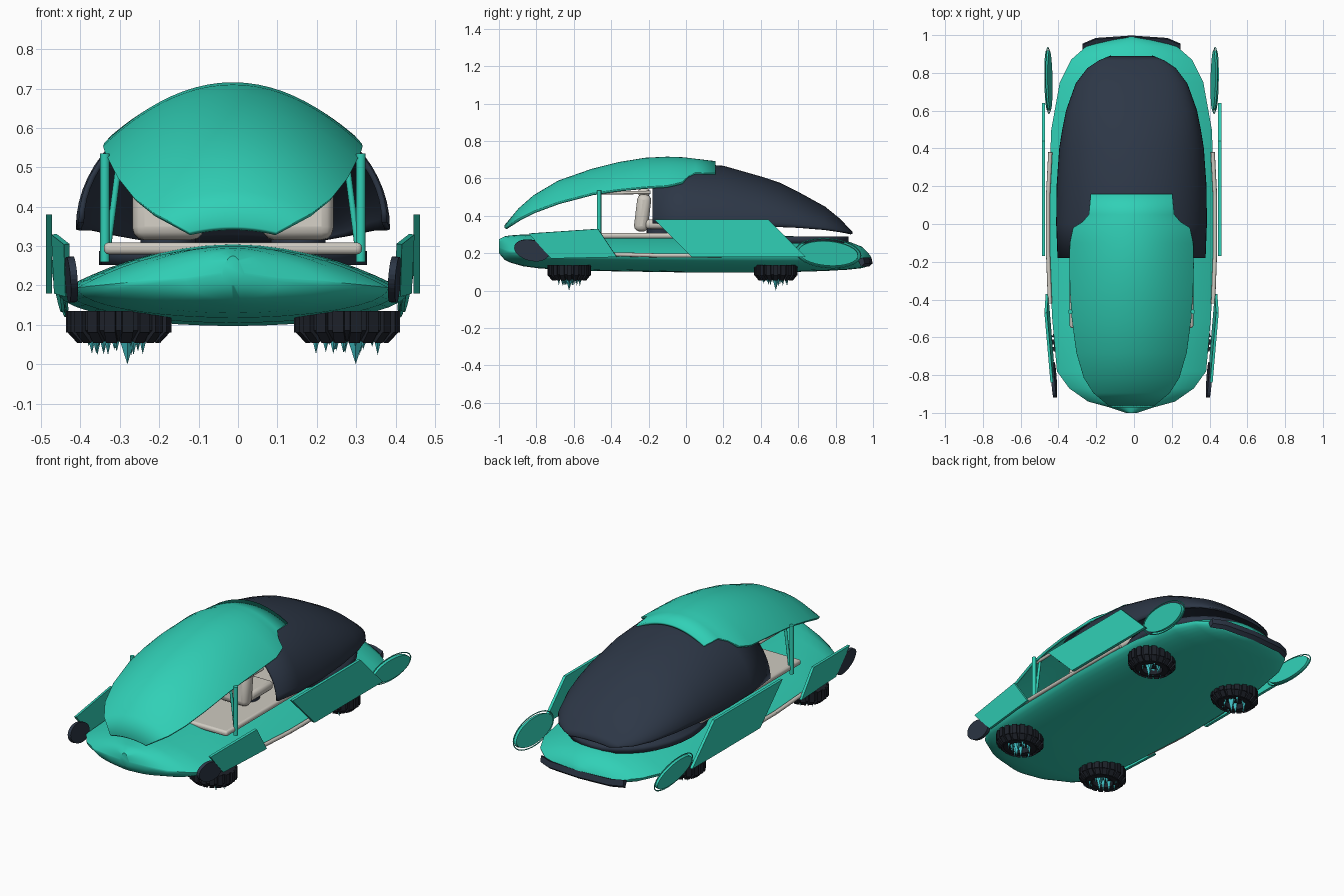
import bpy, bmesh, math, random
from mathutils import Vector, Matrix

random.seed(4)
if "Cube" in bpy.data.objects:
    bpy.data.objects.remove(bpy.data.objects["Cube"])

CX = -0.013  # centre line of the body


def material(name, rgb):
    m = bpy.data.materials.new(name)
    m.use_nodes = True
    m.diffuse_color = (*rgb, 1)
    m.node_tree.nodes["Principled BSDF"].inputs["Base Color"].default_value = (*rgb, 1)
    return m


TEAL = material("teal paint", (0.03, 0.63, 0.47))
DARK = material("dark slate", (0.026, 0.038, 0.062))
BLACK = material("black rubber", (0.012, 0.015, 0.022))
CREAM = material("warm white", (0.62, 0.59, 0.53))
CYAN = material("cyan crystal", (0.05, 0.5, 0.53))


def finish(name, bm, mat, smooth=True, thick=0, bevel=0):
    bmesh.ops.recalc_face_normals(bm, faces=bm.faces)
    mesh = bpy.data.meshes.new(name)
    bm.to_mesh(mesh)
    bm.free()
    ob = bpy.data.objects.new(name, mesh)
    bpy.context.collection.objects.link(ob)
    mesh.materials.append(mat)
    ob.location.x = CX
    if thick:
        mod = ob.modifiers.new("thickness", "SOLIDIFY")
        mod.thickness, mod.offset = thick, 0
    if bevel:
        mod = ob.modifiers.new("round edges", "BEVEL")
        mod.width, mod.segments = bevel, 3
    if smooth:
        bpy.ops.object.select_all(action="DESELECT")
        ob.select_set(True)
        bpy.context.view_layer.objects.active = ob
        bpy.ops.object.shade_smooth_by_angle(angle=math.radians(40))
    return ob


def loft(name, rings, mat, closed, thick=0):
    bm = bmesh.new()
    rows = [[bm.verts.new(p) for p in ring] for ring in rings]
    n = len(rows[0])
    for a, b in zip(rows, rows[1:]):
        for i in range(n if closed else n - 1):
            j = (i + 1) % n
            bm.faces.new((a[i], a[j], b[j], b[i]))
    if closed:
        bm.faces.new(rows[0])
        bm.faces.new(rows[-1])
    return finish(name, bm, mat, thick=thick)


def box(name, centre, size, mat, bevel=0.0, tilt=0):
    bm = bmesh.new()
    mx = Matrix.Translation(centre) @ Matrix.Rotation(tilt, 4, "X") @ Matrix.Diagonal((*size, 1))
    bmesh.ops.create_cube(bm, size=1, matrix=mx)
    return finish(name, bm, mat, bevel=bevel)


def tube(name, points, radius, mat, sides=12):
    bm = bmesh.new()
    for a, b in zip(points, points[1:]):
        a, b = Vector(a), Vector(b)
        d = b - a
        mx = Matrix.Translation((a + b) / 2) @ d.to_track_quat("Z", "Y").to_matrix().to_4x4()
        bmesh.ops.create_cone(bm, cap_ends=True, segments=sides, radius1=radius,
                              radius2=radius, depth=d.length, matrix=mx)
    return finish(name, bm, mat)


def plate(name, outline, x_at, thick, mat):
    """Upright plate: outline in (y, z), x_at gives the side offset."""
    bm = bmesh.new()
    bm.faces.new([bm.verts.new((x_at(y, z), y, z)) for y, z in outline])
    return finish(name, bm, mat, smooth=False, thick=thick)


def ellipse(cy, cz, ry, rz, tilt=0, n=32):
    pts = []
    for i in range(n):
        a = math.tau * i / n
        u, v = ry * math.cos(a), rz * math.sin(a)
        pts.append((cy + u * math.cos(tilt) - v * math.sin(tilt),
                    cz + u * math.sin(tilt) + v * math.cos(tilt)))
    return pts


# Lower hull: y, half width, top, bottom
hull = [(-1, .03, .275, .2), (-.97, .12, .29, .165), (-.94, .23, .295, .15),
        (-.87, .33, .3, .13), (-.78, .395, .3, .118), (-.5, .42, .305, .105),
        (0, .445, .305, .097), (.5, .425, .295, .097), (.75, .38, .28, .105),
        (.87, .32, .262, .112), (.94, .24, .235, .12), (.975, .12, .2, .13), (.99, .03, .18, .14)]
rings = []
for y, w, top, bot in hull:
    mid = bot + 0.42 * (top - bot)
    ring = []
    for i in range(40):
        a = math.tau * i / 40
        s = math.sin(a)
        z = mid + (top - mid) * s * s if s > 0 else mid + (mid - bot) * s
        ring.append((w * math.cos(a), y, z))
    rings.append(ring)
loft("hull", rings, TEAL, True)


def shell(name, stations, power, mat):
    """Open arched shell: y, half width, crown height, edge height."""
    rows = []
    for y, w, top, edge in stations:
        row = []
        for i in range(33):
            u = math.sin(math.pi * (i / 32 - 0.5))
            row.append((w * u, y, edge + (top - edge) * max(0, 1 - u * u) ** power))
        rows.append(row)
    return loft(name, rows, mat, False, 0.014)


# Roof shells
shell("front_canopy", [(-.965, .11, .345, .332), (-.89, .2, .435, .38), (-.81, .25, .505, .42),
                       (-.68, .288, .582, .468), (-.5, .312, .645, .515), (-.36, .321, .68, .535),
                       (-.22, .325, .703, .549), (-.1, .322, .709, .556), (-.02, .305, .706, .575),
                       (.01, .255, .703, .605), (.05, .222, .698, .625), (.158, .212, .685, .622)],
      1, TEAL)
shell("rear_dome", [(-.18, .385, .668, .36), (0, .392, .676, .345), (.2, .39, .66, .34),
                    (.4, .376, .603, .34), (.5, .36, .57, .34), (.6, .34, .52, .336),
                    (.74, .29, .443, .325), (.82, .23, .378, .314), (.86, .17, .335, .307),
                    (.885, .11, .31, .302)], .5, DARK)

# Cabin floor and rear deck
box("cabin_floor", (0, -.1, .294), (.655, .9, .03), CREAM, .012)
bm = bmesh.new()
bm.faces.new([bm.verts.new((x, y, .27)) for x, y in ellipse(0, .45, .34, .42)])
finish("rear_deck", bm, DARK, thick=.036)

# Rear bumper
bumper = []
for x, y in [(-.26, .94), (-.19, .97), (0, .983), (.19, .97), (.26, .94)]:
    bumper.append([(x, y - .02, .165), (x, y + .008, .178), (x, y + .015, .145), (x, y - .005, .128)])
loft("rear_bumper", bumper, DARK, True)


def front_x(y, z):
    return .452 + .08 * (y + .4) + .1 * (z - .25)


def disc_x(y, z):
    return .44 + .2 * (z - .2) + .03 * (y - .76)


for s, side in ((-1, "right"), (1, "left")):
    # Side panels and fins
    plate(side + "_front_panel", [(-.84, .305), (-.47, .33), (-.37, .18), (-.72, .172)],
          lambda y, z: s * front_x(y, z), .014, TEAL)
    plate(side + "_front_fin", ellipse(-.825, .215, .095, .055, -.25),
          lambda y, z: s * (front_x(y, z) - .004), .018, DARK)
    plate(side + "_rear_panel", [(-.17, .38), (.44, .38), (.64, .18), (.03, .18)],
          lambda y, z: s * .467, .016, TEAL)
    plate(side + "_rear_fin", ellipse(.76, .2, .16, .065, -.08),
          lambda y, z: s * disc_x(y, z), .018, TEAL)
    rim = [(s * disc_x(y, z), y, z) for y, z in ellipse(.76, .2, .175, .077, -.08)]
    tube(side + "_rear_fin_rim", rim + rim[:1], .003, TEAL, 6)

    # Sill rail, roof rail and pillars
    tube(side + "_sill_rail", [(s * .432, -.42, .195), (s * .442, -.15, .188),
                               (s * .442, .15, .188), (s * .43, .38, .195)], .011, CREAM)
    tube(side + "_roof_rail", [(s * .295, -.48, .522), (s * .3, -.19, .525)], .009, CREAM)
    tube(side + "_pillar", [(s * .325, -.465, .26), (s * .325, -.465, .535)], .012, TEAL)
    tube(side + "_brace", [(s * .318, -.46, .29), (s * .288, -.46, .52)], .008, TEAL)

    # Seat with its back toward the nose
    x = s * .165
    box(side + "_seat_back", (x, -.232, .415), (.18, .075, .2), CREAM, .03, -.12)
    box(side + "_headrest", (x, -.225, .525), (.1, .06, .05), CREAM, .02)
    box(side + "_seat_cushion", (x, -.12, .355), (.18, .2, .05), CREAM, .02)
    tube(side + "_seat_base", [(x, -.14, .305), (x, -.14, .335)], .07, DARK, 24)

    # Tread wheels lying flat, with crystal spikes beneath
    for y, end in ((-.625, "front"), (.48, "rear")):
        hub = Matrix.Translation((s * .29, y, 0)) @ Matrix.Diagonal((1.1, .95, 1, 1))
        profile = [(.055, .135), (.112, .135), (.112, .085), (.085, .058), (.055, .058)]
        cols = []
        for i in range(33):
            a = math.tau * i / 32
            cols.append([hub @ Vector((r * math.cos(a), r * math.sin(a), z)) for r, z in profile])
        bm = bmesh.new()
        rows = [[bm.verts.new(p) for p in c] for c in cols[:-1]]
        for i, a in enumerate(rows):
            b = rows[(i + 1) % len(rows)]
            for j in range(len(a)):
                k = (j + 1) % len(a)
                bm.faces.new((a[j], a[k], b[k], b[j]))
        for i in range(18):
            turn = hub @ Matrix.Rotation(math.tau * i / 18, 4, "Z")
            for r, z, h, lean in ((.113, .108, .055, 0), (.1, .073, .035, .7)):
                mx = turn @ Matrix.Translation((r, 0, z)) @ Matrix.Rotation(lean, 4, "Y")
                bmesh.ops.create_cube(bm, size=1, matrix=mx @ Matrix.Diagonal((.018, .026, h, 1)))
        finish(f"{side}_{end}_tread", bm, BLACK, smooth=False)

        bm = bmesh.new()
        bmesh.ops.create_cone(bm, cap_ends=True, segments=16, radius1=.058, radius2=.058,
                              depth=.03, matrix=hub @ Matrix.Translation((0, 0, .105)))
        finish(f"{side}_{end}_hub", bm, BLACK)
        bm = bmesh.new()
        for i in range(12):
            a, r = math.tau * i / 11, (.02 if i == 0 else random.uniform(.03, .075))
            tip = 0 if i == 0 else random.uniform(.02, .05)
            mx = hub @ Matrix.Translation((r * math.cos(a), r * math.sin(a), (tip + .09) / 2))
            bmesh.ops.create_cone(bm, cap_ends=True, segments=4, radius1=0,
                                  radius2=.026 if i == 0 else .014, depth=.09 - tip, matrix=mx)
        finish(f"{side}_{end}_spikes", bm, CYAN, smooth=False)
